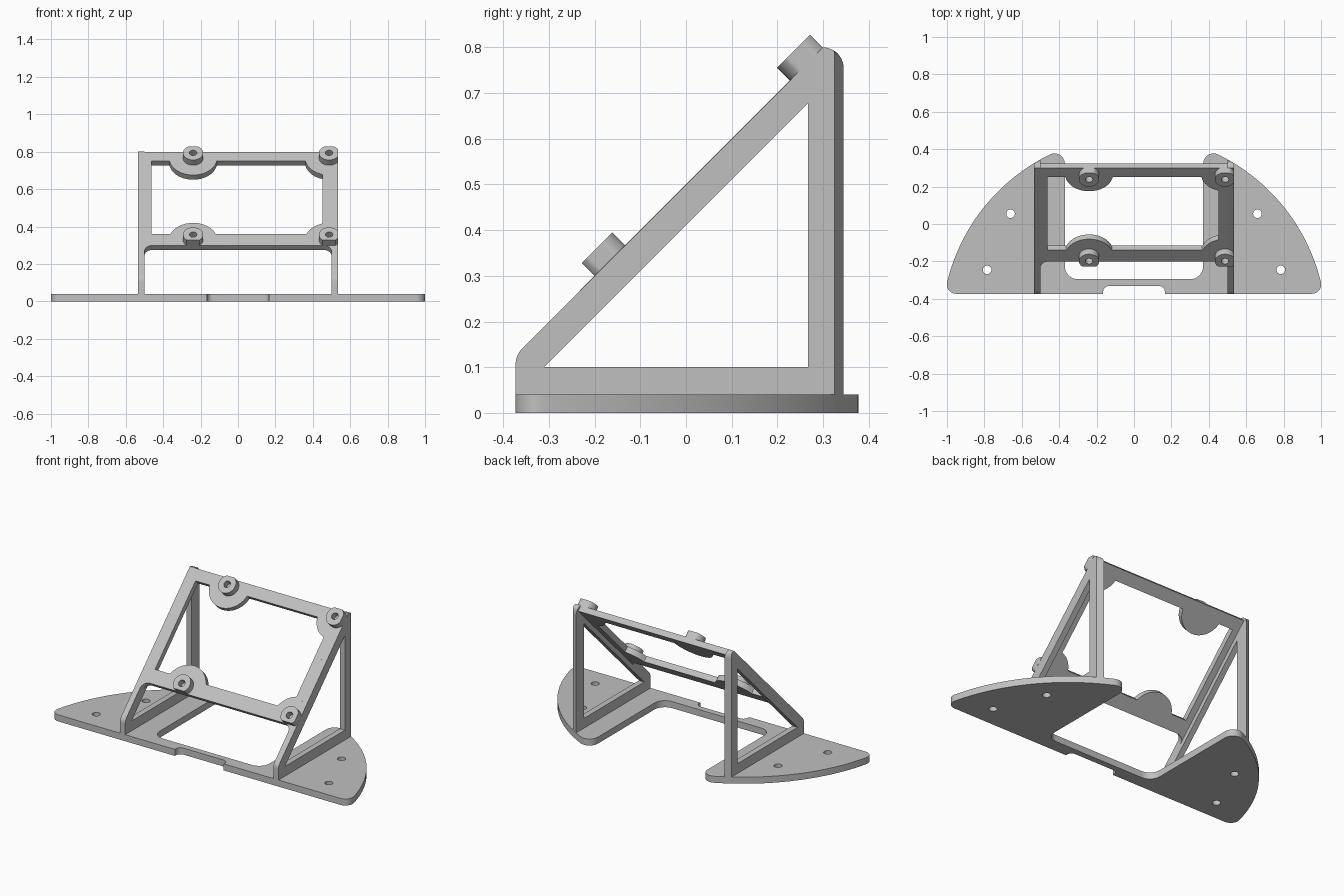
import bpy, bmesh
from math import sin, cos, atan2, sqrt, pi, radians
from mathutils import Matrix

cube = bpy.data.objects.get("Cube")
if cube:
    bpy.data.objects.remove(cube)

grey = bpy.data.materials.new("light grey")
grey.use_nodes = True
COLOUR = (0.53, 0.53, 0.53, 1)
grey.diffuse_color = COLOUR
grey.node_tree.nodes["Principled BSDF"].inputs["Base Color"].default_value = COLOUR


def arc(cx, cy, r, a, b, n=12):
    """Points on an arc between two angles in radians."""
    return [(cx + r * cos(a + (b - a) * i / n), cy + r * sin(a + (b - a) * i / n))
            for i in range(n + 1)]


def circle(cx, cy, r, n=32):
    return arc(cx, cy, r, 0, 2 * pi, n)[:-1]


def clamp(points, x0, x1, y0, y1):
    """Trim a round outline by straight edges."""
    return [(min(max(x, x0), x1), min(max(y, y0), y1)) for x, y in points]


def prism(name, loops, low, high, matrix=Matrix(), adjust=None):
    """Extrude an outline, with any further loops as holes."""
    curve = bpy.data.curves.new(name, "CURVE")
    curve.dimensions = "2D"
    curve.fill_mode = "BOTH"
    curve.extrude = (high - low) / 2
    for loop in loops:
        pts = [p for i, p in enumerate(loop)
               if abs(p[0] - loop[i - 1][0]) + abs(p[1] - loop[i - 1][1]) > 1e-5]
        spline = curve.splines.new("POLY")
        spline.points.add(len(pts) - 1)
        for point, (x, y) in zip(spline.points, pts):
            point.co = (x, y, 0, 1)
        spline.use_cyclic_u = True
    temp = bpy.data.objects.new(name + " outline", curve)
    bpy.context.collection.objects.link(temp)
    bpy.context.view_layer.update()
    mesh = bpy.data.meshes.new_from_object(temp)
    bpy.data.objects.remove(temp)
    bpy.data.curves.remove(curve)

    mesh.transform(matrix @ Matrix.Translation((0, 0, (low + high) / 2)))
    bm = bmesh.new()
    bm.from_mesh(mesh)
    if adjust:
        for v in bm.verts:
            adjust(v.co)
    bmesh.ops.remove_doubles(bm, verts=bm.verts, dist=1e-5)
    bmesh.ops.recalc_face_normals(bm, faces=bm.faces)
    bm.to_mesh(mesh)
    bm.free()
    mesh.name = name
    mesh.materials.clear()
    mesh.materials.append(grey)
    obj = bpy.data.objects.new(name, mesh)
    bpy.context.collection.objects.link(obj)
    bpy.ops.object.select_all(action="DESELECT")
    obj.select_set(True)
    bpy.context.view_layer.objects.active = obj
    bpy.ops.object.shade_smooth_by_angle(angle=radians(30))
    return obj


# Base plate: large rear arc, rounded corners, front notch, open rear bay
R, C = 1.028, -0.553
FRONT, BASE_TOP = -0.373, 0.04
corner_r, tip_r, bay_x = 0.05, 0.055, 0.37
corner_y = FRONT + corner_r
corner_x = sqrt((R - corner_r) ** 2 - (corner_y - C) ** 2)
tip_x = bay_x + tip_r
tip_y = C + sqrt((R - tip_r) ** 2 - tip_x ** 2)
a1, a2 = atan2(corner_y - C, corner_x), atan2(tip_y - C, tip_x)
half = (arc(0.135, -0.362, 0.03, pi / 2, 0, 6) + [(0.165, FRONT)]
        + arc(corner_x, corner_y, corner_r, -pi / 2, a1)
        + arc(0, C, R, a1, a2, 40)
        + arc(tip_x, tip_y, tip_r, a2, pi)
        + arc(0.30, -0.225, 0.07, 0, -pi / 2))
outline = half + [(-x, y) for x, y in reversed(half)]
screw_holes = [circle(s * x, y, 0.023, 24) for s in (-1, 1)
               for x, y in ((0.66, 0.055), (0.785, -0.245))]
prism("base_plate", [outline] + screw_holes, 0, BASE_TOP)

# Triangular side frames, their rear posts trimmed to the base arc
WALL_IN, WALL_OUT = 0.50, 0.535
BACK = 0.345
side_outline = ([(FRONT, BASE_TOP), (BACK, BASE_TOP)]
                + arc(0.30, 0.755, 0.045, 0, pi / 2)
                + arc(FRONT + 0.05, 0.106, 0.05, 3 * pi / 4, pi, 8))
side_hole = [(-0.311, 0.1), (0.267, 0.1), (0.267, 0.678)]
to_side = Matrix(((0, 0, 1, 0), (1, 0, 0, 0), (0, 1, 0, 0), (0, 0, 0, 1)))


def trim_to_arc(co):
    co.y = min(co.y, C + sqrt(R * R - co.x ** 2))


for name, low, high in (("left_side_frame", WALL_IN, WALL_OUT),
                        ("right_side_frame", -WALL_OUT, -WALL_IN)):
    prism(name, [side_outline, side_hole], low, high, to_side, trim_to_arc)

# Sloped mounting frame at 45 degrees, filleted under its lower bar
slope = Matrix.Translation((0, -0.5, 0)) @ Matrix.Rotation(pi / 4, 4, "X")
LOW, HIGH = 0.424, 1.131
WIN_L, WIN_R, WIN_LOW, WIN_HIGH = -0.462, 0.453, 0.509, 1.061
THICK, FIL = 0.035, 0.045
fillet = arc(WALL_IN - FIL, LOW - FIL, FIL, pi / 2, 0, 8)
frame_outline = ([(-x, y) for x, y in reversed(fillet)] + fillet
                 + [(WALL_IN, HIGH), (-WALL_IN, HIGH)])
window = [(WIN_L, WIN_LOW), (WIN_R, WIN_LOW), (WIN_R, WIN_HIGH), (WIN_L, WIN_HIGH)]
prism("sloped_frame", [frame_outline, window], -THICK, 0, slope)

# Round pads growing into the window, and hollow bosses trimmed at the frame edges
for row, s in (("lower", 0.465), ("upper", 1.083)):
    for side, x in (("right", -0.24), ("left", 0.487)):
        pad = clamp(circle(x, s, 0.128, 64), WIN_L, WIN_R, WIN_LOW, WIN_HIGH)
        prism(f"{row}_{side}_pad", [pad], -THICK, 0, slope)
        boss = clamp(circle(x, s, 0.054, 64), -WALL_OUT, WALL_OUT, LOW, HIGH)
        prism(f"{row}_{side}_boss", [boss, circle(x, s, 0.02, 24)], 0, 0.04, slope)
